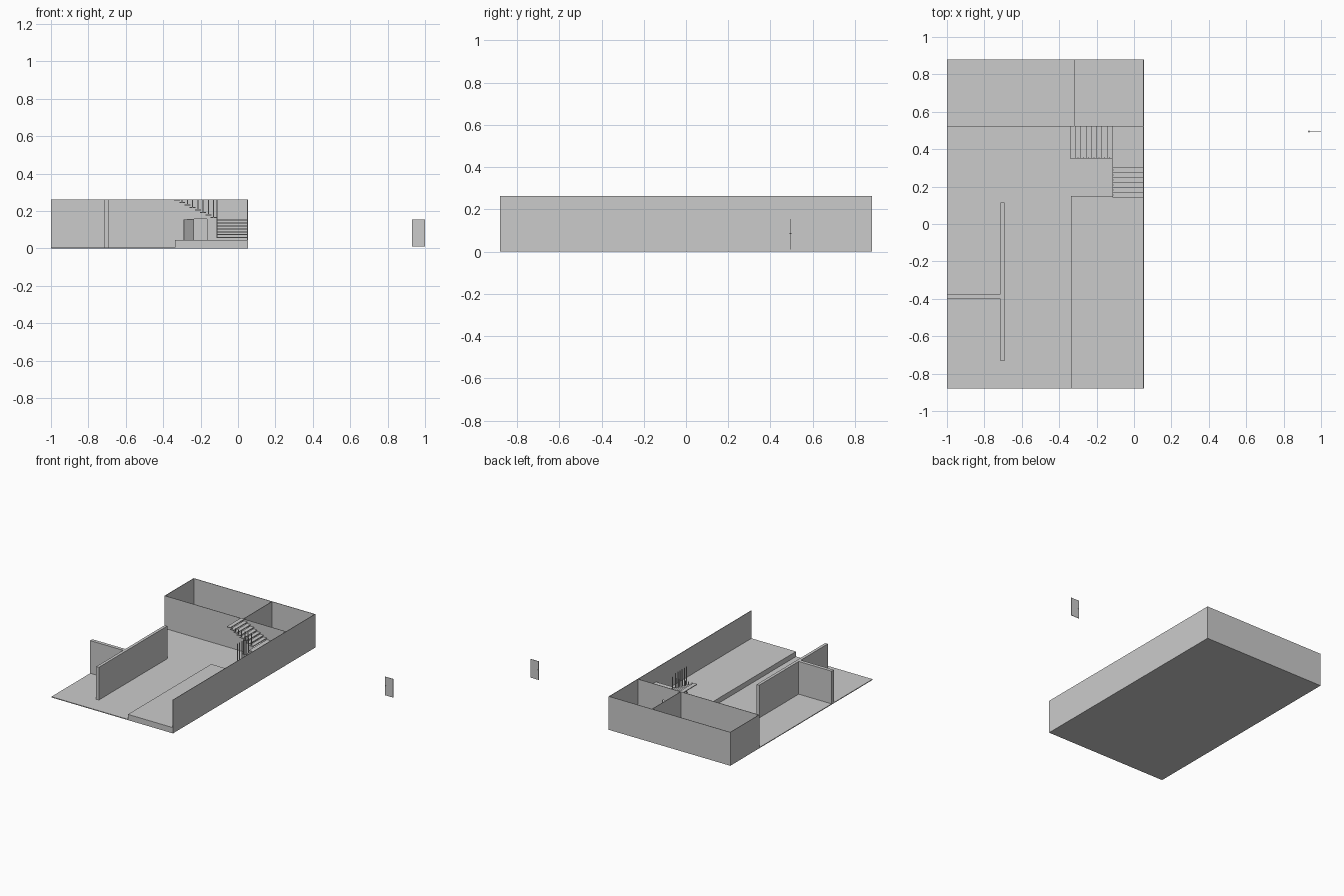
import bpy, bmesh, math
from mathutils import Matrix, Vector

if "Cube" in bpy.data.objects:
    bpy.data.objects.remove(bpy.data.objects["Cube"])


def boxes(name, spans):
    """One object from boxes given as (x0, x1, y0, y1, z0, z1)."""
    bm = bmesh.new()
    for x0, x1, y0, y1, z0, z1 in spans:
        m = Matrix.Translation(((x0 + x1) / 2, (y0 + y1) / 2, (z0 + z1) / 2))
        bmesh.ops.create_cube(bm, size=1, matrix=m @ Matrix.Diagonal((x1 - x0, y1 - y0, z1 - z0, 1)))
    me = bpy.data.meshes.new(name)
    bm.to_mesh(me)
    bm.free()
    ob = bpy.data.objects.new(name, me)
    bpy.context.collection.objects.link(ob)
    return ob


L, R, F, B = -1.0, 0.053, -0.88, 0.88   # plan outline
H, FLOOR, T = 0.262, 0.006, 0.004       # wall height, floor, thin wall
ROOM = 0.52                             # front face of the back rooms

# Floor and raised platform
boxes("floor", [(L, R, F, B, 0, FLOOR)])
boxes("platform", [(-0.337, R - T, F, 0.15, FLOOR, 0.045)])

# Outer walls
boxes("right_wall", [(R - T, R, F, B, FLOOR, H)])
boxes("back_wall", [(L, R - T, B - T, B, FLOOR, H)])
boxes("left_wall", [(L, L + T, ROOM, B - T, FLOOR, H)])

# Back room walls, with a doorway
D0, D1, DTOP = -0.235, -0.165, 0.157
boxes("room_wall", [(L + T, D0, ROOM, ROOM + T, FLOOR, H),
                    (D1, R - T, ROOM, ROOM + T, FLOOR, H),
                    (D0, D1, ROOM, ROOM + T, DTOP, H)])
boxes("room_divider", [(-0.322, -0.318, ROOM + T, B - T, FLOOR, H)])

# Free-standing thick walls
boxes("long_partition", [(-0.715, -0.692, -0.733, 0.115, FLOOR, H)])
boxes("cross_partition", [(L, -0.715, -0.4, -0.373, FLOOR, H)])

# Stairs: lower flight, landing, upper flight
SX, SY, RISE, TH, P = -0.115, 0.35, 0.0157, 0.006, 0.005
LAND = 0.155
treads, posts = [], []
for i in range(6):
    y = 0.143 + i * 0.0265
    z = 0.045 + (i + 1) * RISE
    treads.append((SX, R - T, y, y + 0.029, z - TH, z))
    posts.append((SX, SX + P, y + 0.01, y + 0.01 + P, z, H))
boxes("lower_treads", treads)
boxes("lower_balusters", posts)
boxes("landing", [(SX, R - T, 0.30, ROOM, LAND - TH, LAND)])

treads, posts = [], []
for i in range(8):
    x = SX - i * 0.028
    z = LAND + (i + 1) * (H - LAND) / 8
    treads.append((x - 0.031, x, SY, ROOM, z - TH, z))
    if z < H - 0.005:
        posts.append((x - 0.018, x - 0.018 + P, SY, SY + P, z, H))
boxes("upper_treads", treads)
boxes("upper_balusters", posts)


# Doors, hinged at the right edge with a knob on the left
def door(name, hinge, angle):
    w, t = 0.07, 0.0035
    ob = boxes(name, [(-w, 0, -t / 2, t / 2, 0.009, 0.154),
                      (-w + 0.003, -w + 0.007, -0.005, 0.005, 0.083, 0.087)])
    ob.location = Vector((hinge[0], hinge[1], 0))
    ob.rotation_euler.z = angle


door("open_door", (D0, ROOM), math.radians(38))
door("spare_door", (1.0, 0.494), 0)
